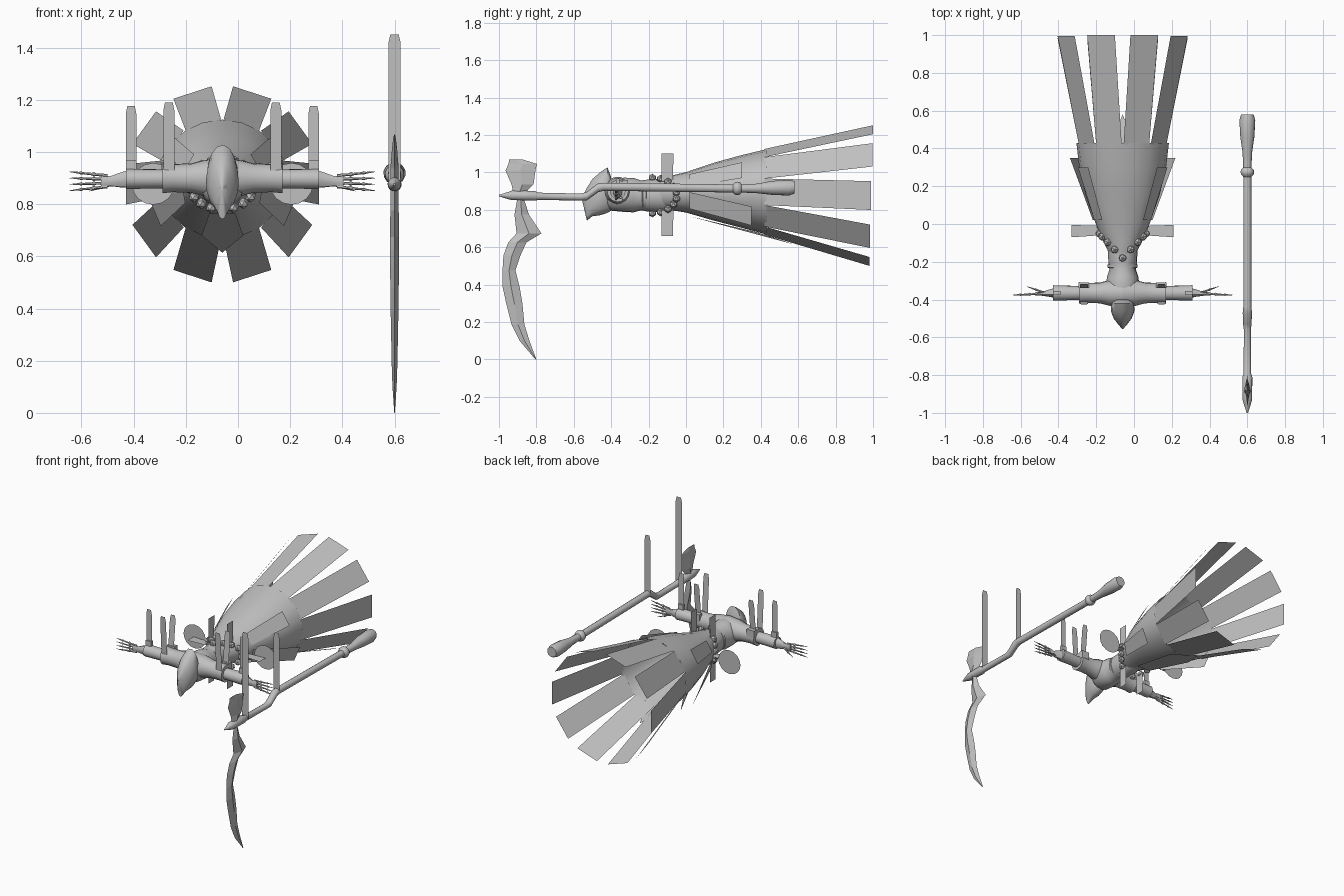
import bpy, bmesh
from math import sin, cos, pi, radians

if "Cube" in bpy.data.objects:
    bpy.data.objects.remove(bpy.data.objects["Cube"], do_unlink=True)

CX, CZ = -0.06, 0.876  # centre line of the body

grey = bpy.data.materials.new("plain grey")
grey.use_nodes = True
COLOUR = (0.53, 0.53, 0.53, 1)
grey.diffuse_color = COLOUR
grey.node_tree.nodes["Principled BSDF"].inputs["Base Color"].default_value = COLOUR


def finish(name, bm, angle=None):
    bmesh.ops.recalc_face_normals(bm, faces=bm.faces)
    mesh = bpy.data.meshes.new(name)
    bm.to_mesh(mesh)
    bm.free()
    mesh.materials.append(grey)
    ob = bpy.data.objects.new(name, mesh)
    bpy.context.collection.objects.link(ob)
    if angle:
        bpy.ops.object.select_all(action='DESELECT')
        ob.select_set(True)
        bpy.context.view_layer.objects.active = ob
        bpy.ops.object.shade_smooth_by_angle(angle=radians(angle))


def loft(name, stations, axis="Y", n=16, caps=True, angle=50):
    """Elliptical rings (x, y, z, flat radius, height radius) joined along an axis."""
    bm = bmesh.new()
    rings = []
    for x, y, z, ra, rb in stations:
        ring = []
        for i in range(n):
            a = 2 * pi * i / n + pi / 10
            dx, dy = (ra * cos(a), 0) if axis == "Y" else (0, ra * cos(a))
            ring.append(bm.verts.new((x + dx, y + dy, z + rb * sin(a))))
        rings.append(ring)
    for p, q in zip(rings, rings[1:]):
        for i in range(n):
            j = (i + 1) % n
            bm.faces.new((p[i], p[j], q[j], q[i]))
    if caps:
        bm.faces.new(rings[0])
        bm.faces.new(rings[-1])
    finish(name, bm, angle)


def plate(name, points):
    bm = bmesh.new()
    bm.faces.new([bm.verts.new(p) for p in points])
    finish(name, bm)


def upright(name, x, y0, y1, z0, z1, w):
    """Thin strip standing up, with a chamfered top."""
    zs = z1 - 0.03
    outline = ((-.5, z0), (.5, z0), (.5, zs), (.35, z1), (-.35, z1), (-.5, zs))
    plate(name, [(x + w * u, y0 + (y1 - y0) * (z - z0) / (z1 - z0), z) for u, z in outline])


def box(name, centre, size):
    bm = bmesh.new()
    bmesh.ops.create_cube(bm, size=1)
    bmesh.ops.scale(bm, vec=size, verts=bm.verts)
    bmesh.ops.translate(bm, vec=centre, verts=bm.verts)
    finish(name, bm)


# Hood and torso
loft("hood", [(CX, *s) for s in (
    (-.555, .86, .004, .01), (-.53, .83, .025, .088), (-.5, .865, .048, .1),
    (-.46, .885, .063, .115), (-.42, .905, .06, .122), (-.4, .885, .05, .09))])
loft("torso", [(CX, *s) for s in (
    (-.43, .885, .05, .07), (-.4, .88, .085, .085), (-.33, .88, .09, .092),
    (-.28, .878, .083, .092), (-.24, .877, .07, .08), (-.21, .876, .075, .085),
    (-.13, .876, .08, .09), (-.05, .876, .07, .08))])
loft("collar_band", [(CX, y, CZ, r, r) for y, r in
                     ((-.235, .07), (-.23, .08), (-.215, .08), (-.21, .07))])

# Skirt and its long tails
loft("skirt", [(CX, *s) for s in (
    (-.2, .885, .045, .07), (-.1, .89, .1, .088), (0, .893, .142, .108),
    (.15, .897, .195, .155), (.3, .898, .23, .195), (.43, .896, .245, .228))],
    n=20, caps=False)
for k in range(10):
    a = k * pi / 5
    tx, tz = -sin(a), cos(a)
    pts = []
    for y, rx, rz, zc, w in ((.42, .235, .218, .896, .071), (.99 + .01 * sin(a), .37, .37, CZ, .077)):
        for s in ((-1, 1) if y < .5 else (1, -1)):
            pts.append((CX + rx * cos(a) + s * w * tx, y, zc + rz * sin(a) + s * w * tz))
    plate("skirt_tail", pts)

# Hip panels lying over the skirt, each swinging from one angle to another
for name, start, end, y1, r1, w0, w1 in (
        ("lower_hip_panel", -10, -23, .35, .28, .045, .055),
        ("upper_hip_panel", 32, 33, .3, .25, .04, .05)):
    for mirror in (1, -1):
        pts = []
        for deg, y, r, w in ((start, .02, .152, -w0), (start, .02, .152, w0),
                             (end, y1, r1, w1), (end, y1, r1, -w1)):
            a = radians(deg)
            pts.append((CX + mirror * (r * cos(a) - w * sin(a)), y,
                        CZ + r * sin(a) + w * cos(a)))
        plate(name, pts)
plate("front_hip_panel", [(CX + u, y, z) for u, y, z in (
    (-.05, .02, .765), (.05, .02, .765), (.08, .38, .68), (0, .58, .614), (-.08, .38, .68))])

# Knobbly belt, dipping to the front at top and bottom
for k in range(18):
    a = 2 * pi * (k + .5) / 18
    bm = bmesh.new()
    bmesh.ops.create_icosphere(bm, subdivisions=1, radius=.022)
    bmesh.ops.translate(bm, verts=bm.verts, vec=(
        CX + .125 * cos(a), -.18 + .13 * abs(cos(a)), CZ + .095 * sin(a)))
    finish("belt_knob", bm)

for s in (-1, 1):
    side = "left" if s > 0 else "right"

    def X(d):
        return CX + s * d

    # Arm: wide upper sleeve, narrow forearm
    loft(side + "_upper_sleeve", [(X(d), -.365, .9, r, r * 1.02) for d, r in
         ((0, .075), (.07, .068), (.12, .055), (.19, .053), (.23, .057))], "X")
    loft(side + "_forearm", [(X(.2), -.365, .897, .036, .036),
                             (X(.37), -.365, .897, .041, .039)], "X")
    # Bony hand
    loft(side + "_palm", [(X(.36), -.365, .897, .028, .036), (X(.39), -.366, .893, .02, .03),
                          (X(.43), -.37, .888, .01, .02), (X(.465), -.37, .888, .009, .026)], "X", 8)
    for i in range(4):
        u = i - 1.5
        loft(side + "_finger", [(X(.44 + .145 * t), -.37 - .006 * t, .888 + u * (.014 + .01 * t), r, r)
             for t, r in ((0, .007), (.3, .005), (.36, .009), (.42, .005), (.65, .004),
                          (.7, .007), (.75, .004), (1, .001))], "X", 6)
    loft(side + "_thumb", [(X(.41 + .1 * t), -.365 + .035 * t, .88 - .03 * t, r, r)
         for t, r in ((0, .007), (.45, .005), (.5, .008), (.55, .005), (1, .001))], "X", 6)
    # Feather strips and their clasps
    upright(side + "_shoulder_strip_front", X(.205), -.41, -.425, .93, 1.19, .042)
    upright(side + "_shoulder_strip_back", X(.205), -.34, -.317, .93, 1.16, .042)
    upright(side + "_wrist_strip", X(.35), -.365, -.365, .92, 1.177, .04)
    box(side + "_shoulder_clasp", (X(.205), -.325, .935), (.055, .03, .05))
    box(side + "_wrist_clasp", (X(.35), -.365, .945), (.04, .02, .045))
    # Waist fins and side discs
    for z0, z1 in ((.95, 1.1), (.66, .8)):
        plate(side + "_waist_fin", [(X(.07), -.13, z0), (X(.07), -.07, z0),
                                    (X(.07), -.067, z1), (X(.07), -.13, z1)])
    plate(side + "_side_fin", [(X(.12), -.06, CZ), (X(.27), -.07, CZ),
                               (X(.27), -.005, CZ), (X(.12), -.01, CZ)])
    plate(side + "_side_disc", [(X(.265 + .083 * cos(t * pi / 8)), 0, .878 + .08 * sin(t * pi / 8))
                                for t in range(16)])

# Scythe handle
SX = 0.6
loft("scythe_handle", [(SX, y, z, r, r) for y, z, r in (
    (-1, .876, .004), (-.95, .876, .02), (-.93, .877, .026), (-.81, .875, .027), (-.79, .872, .02),
    (-.56, .868, .019), (-.53, .873, .023), (-.47, .918, .025), (-.44, .923, .022),
    (.25, .914, .022), (.262, .914, .034), (.275, .914, .037), (.288, .914, .034), (.298, .914, .022),
    (.38, .914, .026), (.46, .917, .038), (.55, .918, .043), (.58, .92, .034))], n=12, angle=40)


# Scythe blades: ridged lens between a front and a back edge
def blade(name, rows):
    bm = bmesh.new()
    rings = [[bm.verts.new(p) for p in ((SX, a, z), (SX + t, (a + b) / 2, z),
                                        (SX, b, z), (SX - t, (a + b) / 2, z))]
             for a, b, z, t in rows]
    for p, q in zip(rings, rings[1:]):
        for i in range(4):
            bm.faces.new((p[i], p[i - 1], q[i - 1], q[i]))
    bm.faces.new(rings[0])
    bm.faces.new(rings[-1])
    finish(name, bm)


blade("scythe_blade", (
    (-.9, -.87, .87, .015), (-.917, -.84, .775, .016), (-.906, -.773, .674, .018),
    (-.95, -.853, .626, .018), (-.976, -.885, .556, .017), (-.981, -.912, .476, .016),
    (-.981, -.89, .39, .015), (-.96, -.874, .294, .013), (-.933, -.864, .187, .011),
    (-.89, -.837, .1, .008), (-.805, -.8, 0, .001)))
blade("scythe_back_blade", (
    (-.92, -.88, .87, .015), (-.933, -.815, .936, .016), (-.965, -.805, 1.01, .01),
    (-.949, -.797, 1.045, .006), (-.945, -.87, 1.068, .002)))

# Strips standing on the scythe handle
upright("scythe_strip_front", SX, -.78, -.78, .87, 1.45, .046)
upright("scythe_strip_back", SX, -.445, -.445, .91, 1.32, .042)
